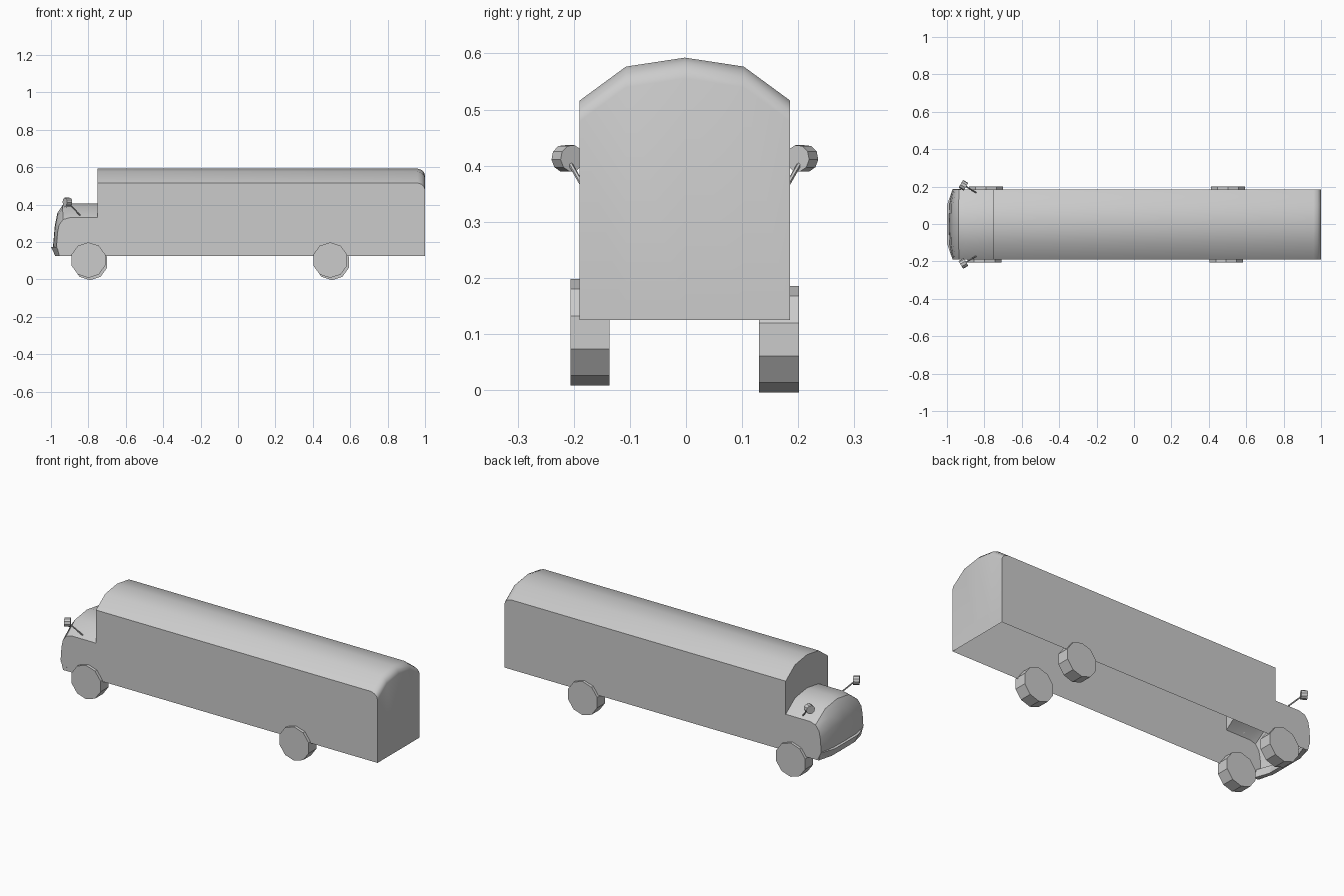
import bpy, bmesh, math
from mathutils import Vector

if "Cube" in bpy.data.objects:
    bpy.data.objects.remove(bpy.data.objects["Cube"])

YC = -0.002  # centre line of the vehicle


def make_object(name, bm, smooth=None):
    mesh = bpy.data.meshes.new(name)
    bmesh.ops.recalc_face_normals(bm, faces=bm.faces)
    bm.to_mesh(mesh)
    bm.free()
    ob = bpy.data.objects.new(name, mesh)
    bpy.context.collection.objects.link(ob)
    if smooth:
        bpy.ops.object.select_all(action='DESELECT')
        ob.select_set(True)
        bpy.context.view_layer.objects.active = ob
        bpy.ops.object.shade_smooth_by_angle(angle=math.radians(smooth))
    return ob


def cylinder(name, start, end, radius, sides, spin=0.0):
    start, end = Vector(start), Vector(end)
    axis = end - start
    bm = bmesh.new()
    bmesh.ops.create_cone(bm, cap_ends=True, segments=sides, radius1=radius,
                          radius2=radius, depth=axis.length)
    rot = Vector((0, 0, 1)).rotation_difference(axis).to_matrix()
    for v in bm.verts:
        p = v.co.copy()
        c, s = math.cos(spin), math.sin(spin)
        p = Vector((p.x * c - p.y * s, p.x * s + p.y * c, p.z))
        v.co = rot @ p + (start + end) / 2
    return make_object(name, bm)


# Body shell, open underneath: one arched cross-section swept along the side outline
# columns: (y, arch height, forward bulge)
columns = [(-.1875, 0, 0), (-.105, .0605, 1), (0, .0765, 1.1),
           (.105, .0605, 1), (.1875, 0, 0)]
# outline: (x, z, share of arch height, amount of forward bulge)
outline = [(-.955, .125, 0, .02), (-.97, .18, 0, .017), (-.965, .25, .5, .013),
           (-.957, .29, .85, .008), (-.935, .32, 1, .003), (-.90, .33, 1, 0),
           (-.75, .33, 1, 0), (-.75, .516, 1, 0), (.96, .516, 1, 0),
           (.982, .508, 1, 0), (.995, .495, 1, 0), (1.0, .479, 1, 0),
           (1.0, .125, 0, 0)]
bm = bmesh.new()
grid = [[bm.verts.new((x - bulge * b, y + YC, z + share * h))
         for x, z, share, bulge in outline] for y, h, b in columns]
for a, b in zip(grid, grid[1:]):
    for i in range(len(outline) - 1):
        bm.faces.new((a[i], a[i + 1], b[i + 1], b[i]))
bm.faces.new(grid[0])
bm.faces.new(grid[-1])
make_object("body_shell", bm, smooth=30)

# Bumper: slanted strip wrapped around the nose
bm = bmesh.new()
rings = []
for x, y in [(-.970, -.188), (-.999, -.105), (-.999, .105), (-.970, .188)]:
    rings.append([bm.verts.new((x + dx, y + YC, z)) for dx, z in
                  [(0, .172), (.028, .178), (.045, .125), (.022, .125)]])
for a, b in zip(rings, rings[1:]):
    for i in range(4):
        j = (i + 1) % 4
        bm.faces.new((a[i], a[j], b[j], b[i]))
bm.faces.new(rings[0])
bm.faces.new(rings[-1])
make_object("bumper", bm)

# Ten-sided wheels, the two sides sit slightly offset from each other
for side, y0, y1, dx, z in [("near", -.206, -.136, 0, .103),
                            ("far", .130, .201, .009, .0905)]:
    for place, x in [("front", -.80), ("rear", .493)]:
        cylinder(f"{place}_wheel_{side}", (x + dx, y0, z), (x + dx, y1, z), .095, 10)

# Wing mirrors on stalks
for side, s in [("near", -1), ("far", 1)]:
    cylinder(f"mirror_stalk_{side}", (-.845, s * .170 + YC, .343),
             (-.905, s * .207 + YC, .408), .004, 6)
    c = Vector((-.912, s * .209 + YC, .413))
    d = Vector((.85, -s * .5, 0)).normalized() * .016
    cylinder(f"mirror_head_{side}", c - d, c + d, .024, 10)
